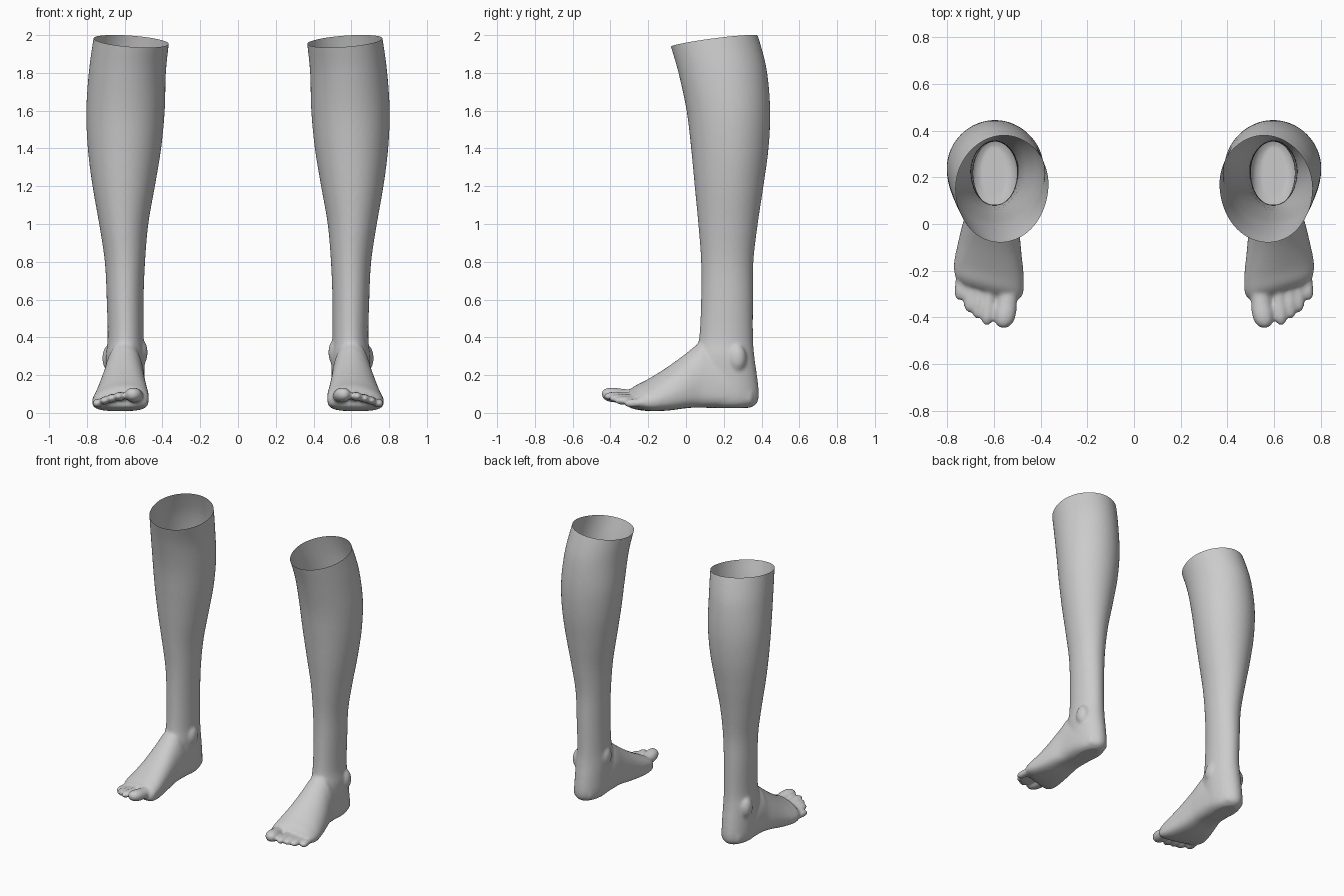
import bpy, bmesh, math
from mathutils import Vector

if "Cube" in bpy.data.objects:
    bpy.data.objects.remove(bpy.data.objects["Cube"])

skin = bpy.data.materials.new("plain grey")
skin.use_nodes = True
GREY = (0.6, 0.6, 0.6, 1)
skin.diffuse_color = GREY
skin.node_tree.nodes["Principled BSDF"].inputs["Base Color"].default_value = GREY
SIDES = 48


def smooth_rows(rows, steps=5):
    """Catmull-Rom interpolation between profile rows."""
    out = []
    for i in range(len(rows) - 1):
        a, b, c, d = (rows[min(max(i + k, 0), len(rows) - 1)] for k in (-1, 0, 1, 2))
        for s in range(steps):
            t = s / steps
            out.append([0.5 * (2 * q + (r - p) * t + (2 * p - 5 * q + 4 * r - w) * t * t
                               + (3 * q - p - 3 * r + w) * t ** 3)
                        for p, q, r, w in zip(a, b, c, d)])
    return out + [list(rows[-1])]


def loft(bm, rings):
    """Skin a closed solid through rings of points."""
    loops = [[bm.verts.new(p) for p in ring] for ring in rings]
    for a, b in zip(loops, loops[1:]):
        for i in range(SIDES):
            j = (i + 1) % SIDES
            bm.faces.new((a[i], a[j], b[j], b[i]))
    bm.faces.new(loops[0][::-1])
    bm.faces.new(loops[-1])


def power(v, e):
    return math.copysign(abs(v) ** e, v)


def shank_ring(z, x0, x1, y0, y1):
    """Horizontal section, slightly narrower at the shin."""
    ring = []
    for i in range(SIDES):
        a = 2 * math.pi * i / SIDES
        c, s = math.cos(a), math.sin(a)
        half = (x1 - x0) / 2 * (1 + 0.06 * s * (1 - abs(s)))
        ring.append(((x0 + x1) / 2 + half * c, (y0 + y1) / 2 + (y1 - y0) / 2 * s, z))
    return ring


def foot_ring(y, x0, x1, z0, z1, ridge=0.0, shear=0.0, flat=0.6, waist=0.35):
    """Upright section with a domed top and a flatter sole."""
    ring, mid = [], (x0 + x1) / 2
    zm = z0 + waist * (z1 - z0)
    for i in range(SIDES):
        a = 2 * math.pi * i / SIDES
        c, s = math.cos(a), math.sin(a)
        if s >= 0:
            x, z = mid + (x1 - x0) / 2 * c - ridge * s, zm + (z1 - zm) * s
        else:
            x, z = mid + (x1 - x0) / 2 * power(c, flat), zm + (zm - z0) * power(s, flat)
        ring.append((x, y + shear * (x - mid), z))
    return ring


def toe(bm, base, tip, radius):
    """Rounded digit from the ball of the foot to its tip."""
    base, tip = Vector(base), Vector(tip)
    rings = []
    for t, w in ((0, 0.95), (0.3, 0.9), (0.55, 0.92), (0.72, 1), (0.84, 0.95),
                 (0.92, 0.78), (0.97, 0.52), (1, 0.15)):
        p, r = base.lerp(tip, t), radius * w
        rings.append(foot_ring(p.y, p.x - r, p.x + r, p.z - r * 0.85, p.z + r * 0.85,
                               flat=1, waist=0.5))
    loft(bm, rings)


def ankle_bone(bm, centre, size):
    new = bmesh.ops.create_uvsphere(bm, u_segments=24, v_segments=16, radius=1)["verts"]
    for v in new:
        v.co = Vector(centre) + Vector(a * b for a, b in zip(v.co, size))


bm = bmesh.new()

# Calf, ankle and heel: height, inner x, outer x, front y, back y
shank = [(2.1, .35, .745, -.125, .345), (1.95, .367, .77, -.083, .395),
         (1.8, .382, .79, -.04, .43), (1.6, .388, .803, .003, .446),
         (1.4, .407, .795, .027, .437), (1.2, .44, .77, .046, .41),
         (1.0, .475, .735, .065, .38), (.8, .492, .705, .08, .357),
         (.6, .50, .695, .08, .355), (.4, .50, .69, .07, .355),
         (.3, .495, .70, .05, .362), (.2, .495, .70, .05, .376),
         (.1, .497, .70, .05, .386), (.05, .51, .69, .06, .375), (.027, .54, .66, .1, .34)]
loft(bm, [shank_ring(*r) for r in smooth_rows(shank)])

# Instep and ball: y, inner x, outer x, sole z, top z, ridge shift, shear
instep = [(.35, .53, .67, .04, .16, 0, 0), (.25, .50, .70, .03, .28, 0, 0),
          (.1, .495, .71, .028, .375, 0, 0), (.05, .495, .72, .028, .355, .01, 0),
          (0, .495, .735, .025, .315, .02, 0), (-.1, .487, .757, .012, .24, .03, .08),
          (-.2, .475, .773, .01, .175, .03, .2), (-.26, .477, .768, .02, .143, .02, .27),
          (-.29, .50, .745, .035, .115, .01, .3)]
loft(bm, [foot_ring(*r) for r in smooth_rows(instep)])

# Five toes: base, tip, radius
for base, tip, radius in (((.527, -.2, .08), (.56, -.448, .1), .047),
                          ((.61, -.2, .085), (.632, -.437, .088), .029),
                          ((.655, -.19, .08), (.673, -.408, .076), .027),
                          ((.695, -.18, .07), (.708, -.38, .064), .026),
                          ((.735, -.16, .055), (.746, -.328, .05), .028)):
    toe(bm, base, tip, radius)

# Ankle bones
ankle_bone(bm, (.675, .27, .29), (.044, .05, .075))
ankle_bone(bm, (.52, .2, .32), (.042, .055, .075))
bmesh.ops.recalc_face_normals(bm, faces=bm.faces[:])

mesh = bpy.data.meshes.new("left_leg")
bm.to_mesh(mesh)
bm.free()
left = bpy.data.objects.new("left_leg", mesh)
bpy.context.collection.objects.link(left)

# Fuse the parts into one soft skin
fuse = left.modifiers.new("fuse", "REMESH")
fuse.mode, fuse.voxel_size = "VOXEL", 0.009
soften = left.modifiers.new("soften", "SMOOTH")
soften.factor, soften.iterations = 0.5, 10
fused = bpy.data.meshes.new_from_object(left.evaluated_get(bpy.context.evaluated_depsgraph_get()))
left.modifiers.clear()

# Open the top with a sloping cut
bm = bmesh.new()
bm.from_mesh(fused)
bmesh.ops.bisect_plane(bm, geom=bm.verts[:] + bm.edges[:] + bm.faces[:],
                       plane_co=(.565, .155, 1.968), plane_no=(-.08, -.13, 1), clear_outer=True)
for f in bm.faces:
    f.smooth = True
    f.material_index = 0
bm.to_mesh(mesh)

# Mirrored right leg
right_mesh = bpy.data.meshes.new("right_leg")
for v in bm.verts:
    v.co.x *= -1
bmesh.ops.reverse_faces(bm, faces=bm.faces[:])
bm.to_mesh(right_mesh)
bm.free()
bpy.context.collection.objects.link(bpy.data.objects.new("right_leg", right_mesh))
for m in (mesh, right_mesh):
    m.materials.clear()
    m.materials.append(skin)
